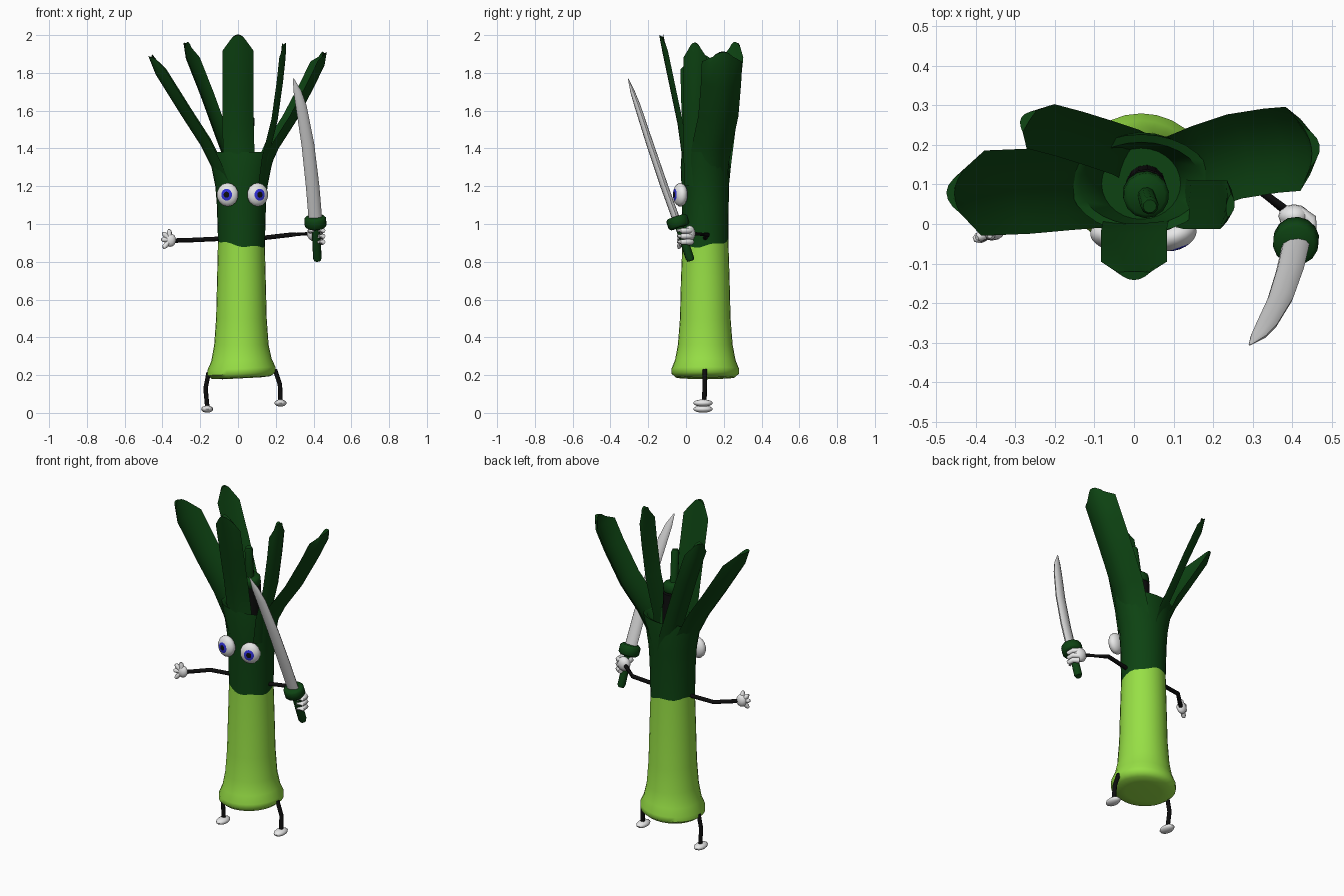
import bpy, bmesh, math
from mathutils import Vector as V, Matrix

if "Cube" in bpy.data.objects:
    bpy.data.objects.remove(bpy.data.objects["Cube"])


def material(name, rgb):
    m = bpy.data.materials.new(name)
    m.diffuse_color = (*rgb, 1)
    m.use_nodes = True
    m.node_tree.nodes["Principled BSDF"].inputs["Base Color"].default_value = m.diffuse_color
    return m


DARK = material("dark green", (0.004, 0.055, 0.006))
LIGHT = material("light green", (0.31, 0.74, 0.06))
WHITE = material("white", (0.8, 0.8, 0.8))
STEEL = material("steel", (0.68, 0.68, 0.68))
BLUE = material("blue", (0.03, 0.03, 0.7))
BLACK = material("black", (0.004, 0.004, 0.004))


def finish(name, bm, mats, angle=50):
    bmesh.ops.recalc_face_normals(bm, faces=bm.faces)
    me = bpy.data.meshes.new(name)
    bm.to_mesh(me)
    bm.free()
    for m in mats:
        me.materials.append(m)
    ob = bpy.data.objects.new(name, me)
    bpy.context.collection.objects.link(ob)
    bpy.ops.object.select_all(action='DESELECT')
    ob.select_set(True)
    bpy.context.view_layer.objects.active = ob
    bpy.ops.object.shade_smooth_by_angle(angle=math.radians(angle))
    return ob


def loft(bm, rings, mat_rule=lambda i: 0):
    """Skin a list of equal-length point rings and cap both ends."""
    vs = [[bm.verts.new(p) for p in r] for r in rings]
    n = len(vs[0])
    for i in range(len(vs) - 1):
        for k in range(n):
            f = bm.faces.new((vs[i][k], vs[i][(k + 1) % n],
                              vs[i + 1][(k + 1) % n], vs[i + 1][k]))
            f.material_index = mat_rule(i)
    bm.faces.new(vs[0]).material_index = mat_rule(0)
    bm.faces.new(vs[-1]).material_index = mat_rule(len(vs))


def tangents(pts):
    return [(pts[min(i + 1, len(pts) - 1)] - pts[max(i - 1, 0)]).normalized()
            for i in range(len(pts))]


def tube(bm, pts, radii, n=8, flat=1.0, side=V((1, 0.15, 0.05))):
    pts = [V(p) for p in pts]
    rings = []
    for p, t, r in zip(pts, tangents(pts), radii):
        ref = side if abs(t.dot(side.normalized())) < 0.8 else V((0, 0, 1))
        a = (ref - t * ref.dot(t)).normalized()
        b = t.cross(a)
        rings.append([p + a * r * math.cos(q) + b * r * flat * math.sin(q)
                      for q in (2 * math.pi * k / n for k in range(n))])
    loft(bm, rings)


def make_tube(name, mat, pts, radii, **kw):
    bm = bmesh.new()
    tube(bm, pts, radii, **kw)
    return finish(name, bm, [mat])


def ball(bm, c, s, seg=12, rings=8, rot=Matrix()):
    m = Matrix.Translation(c) @ rot @ Matrix.Diagonal((*s, 1))
    bmesh.ops.create_uvsphere(bm, u_segments=seg, v_segments=rings, radius=1, matrix=m)


# Stalk: pale below a wavy line, dark above, hollow at the top
profile = [(.183, .10, .10), (.187, .155, .155), (.207, .18, .178), (.235, .18, .178),
           (.28, .16, .16), (.36, .144, .145), (.5, .134, .134), (.7, .129, .129),
           (.9, .124, .122), (1.1, .13, .124), (1.2, .138, .126), (1.3, .158, .13),
           (1.38, .18, .125), (1.37, .155, .105), (1.22, .10, .09)]
rings = []
for i, (z, rx, ry) in enumerate(profile):
    ring = []
    for k in range(28):
        a = 2 * math.pi * k / 28
        x, y = rx * math.cos(a), ry * math.sin(a)
        dz = 0.05 * x if z < 0.3 else 0
        if i == 8:
            dz = 0.015 * (math.sin(a) - math.cos(a)) + 0.006 * math.sin(5 * a)
        ring.append(V((0.018 + x, 0.102 + y, z + dz)))
    rings.append(ring)
bm = bmesh.new()
loft(bm, rings, lambda i: 0 if i < 8 else 1)
finish("stalk", bm, [LIGHT, DARK])


# Leaves: arched blades that follow an outer spine and end in a blunt point
def leaf(name, spine, yaw, width, sag, tip=0.5):
    pts = [V(p) for p in spine]
    yaw = math.radians(yaw)
    side = V((-math.sin(yaw), math.cos(yaw), 0))
    last = len(pts) - 1
    rings = []
    for i, (p, t) in enumerate(zip(pts, tangents(pts))):
        out = side.cross(t).normalized()
        w = width * (tip if i == last else 1)
        d = sag * (tip if i == last else 1)
        drop = 0.03 if i == last else 0

        def at(u, th):
            return p + side * w * u - out * (d * u * u + th) - t * drop * u * u
        us = [j / 3 for j in range(-3, 4)]
        rings.append([at(u, 0) for u in us] +
                     [at(u, 0.022 * (1 - u * u)) for u in us[-2:0:-1]])
    bm = bmesh.new()
    loft(bm, rings)
    finish(name, bm, [DARK])


leaf("leaf_left", [(-.10, .1, 1.2), (-.14, .1, 1.3), (-.2, .095, 1.42), (-.31, .085, 1.59),
                   (-.435, .08, 1.79), (-.475, .08, 1.89)], 178, .108, .06)
leaf("leaf_back_left", [(-.03, .19, 1.2), (-.05, .2, 1.3), (-.11, .22, 1.46),
                        (-.19, .245, 1.68), (-.265, .265, 1.87), (-.285, .27, 1.96)],
     148, .066, .035)
leaf("leaf_front", [(.015, -.022, 1.2), (.005, -.02, 1.35), (0, -.045, 1.53),
                    (0, -.085, 1.72), (0, -.125, 1.91), (0, -.142, 2.0)], 270, .083, .03)
leaf("leaf_right", [(.145, .12, 1.2), (.17, .13, 1.3), (.215, .15, 1.4), (.305, .18, 1.54),
                    (.4, .195, 1.72), (.458, .2, 1.84), (.47, .2, 1.91)], 10, .108, .06)
leaf("leaf_front_right", [(.14, .05, 1.2), (.16, .045, 1.35), (.21, .045, 1.55),
                          (.238, .045, 1.75), (.252, .045, 1.88), (.255, .045, 1.96)],
     -8, .062, .025)

# Eyes: iris and pupil are the rings of faces around the forward pole
for name, x, turn in (("eye_left", -.055, -10), ("eye_right", .104, 20)):
    bm = bmesh.new()
    bmesh.ops.create_uvsphere(bm, u_segments=14, v_segments=12, radius=1)
    for f in bm.faces:
        c = f.calc_center_median()
        r = math.hypot(c.x, c.y)
        f.material_index = 0 if c.z < 0 or r > 0.5 else (2 if r < 0.25 else 1)
    m = (Matrix.Translation((x, -.03, 1.155)) @ Matrix.Rotation(math.radians(turn), 4, 'Z')
         @ Matrix.Rotation(math.radians(90), 4, 'X') @ Matrix.Diagonal((.058, .063, .036, 1)))
    bm.transform(m)
    finish(name, bm, [WHITE, BLUE, BLACK])

# Arms and legs
for name, path in (
        ("arm_left", [(-.09, .1, .922), (-.245, .085, .915), (-.34, -.005, .912)]),
        ("arm_right", [(.12, .1, .925), (.28, .115, .943), (.39, .03, .95)]),
        ("leg_left", [(-.155, .1, .215), (-.172, .1, .13), (-.162, .095, .025)]),
        ("leg_right", [(.195, .1, .23), (.222, .1, .15), (.225, .095, .055)])):
    make_tube(name, BLACK, path, [.012] * 3)

# Shoes
for name, c in (("shoe_left", (-.163, .09, .02)), ("shoe_right", (.225, .09, .052))):
    bm = bmesh.new()
    ball(bm, c, (.032, .052, .019))
    finish(name, bm, [WHITE])

# Open hand with spread fingers
bm = bmesh.new()
ball(bm, (-.36, -.02, .915), (.032, .022, .036))
for tip in ((-.365, -.03, .972), (-.398, -.035, .955), (-.406, -.04, .918), (-.395, -.04, .872)):
    base = V((-.36, -.02, .915))
    tube(bm, [base, base.lerp(V(tip), .8), tip], [.013, .013, .006])
finish("hand_left", bm, [WHITE])

# Gripping hand
bm = bmesh.new()
ball(bm, (.405, .02, .95), (.04, .03, .042))
for z in (.905, .935, .965):
    tube(bm, [(.42, .03, z), (.448, .012, z), (.45, -.022, z), (.425, -.042, z)],
         [.015, .015, .014, .008])
tube(bm, [(.385, .02, .96), (.383, -.02, .965), (.405, -.045, .965)], [.014, .014, .008])
finish("hand_right", bm, [WHITE])


# Grip and guard, shared by both swords
def hilt(prefix, end, guard):
    end, guard = V(end), V(guard)
    d = (guard - end).normalized()
    make_tube(prefix + "_grip", DARK, [end, end + d * .015, guard], [.017, .023, .022], n=10)
    make_tube(prefix + "_guard", DARK,
              [guard - d * .03, guard - d * .02, guard + d * .02, guard + d * .03],
              [.048, .058, .058, .048], n=14)


hilt("held_sword", (.421, .025, .805), (.41, -.043, 1.01))
make_tube("held_sword_blade", STEEL,
          [(.41, -.05, 1.02), (.395, -.115, 1.2), (.37, -.19, 1.42), (.335, -.255, 1.62),
           (.315, -.283, 1.7), (.293, -.306, 1.77)],
          [.036, .036, .034, .029, .021, .003], n=10, flat=.55)

# Second sword, sheathed between the leaves
hilt("stowed_sword", (.04, .045, 1.755), (.03, .075, 1.54))
make_tube("sheath", BLACK, [(.03, .10, 1.2), (.03, .085, 1.51)], [.05, .054], n=14)
